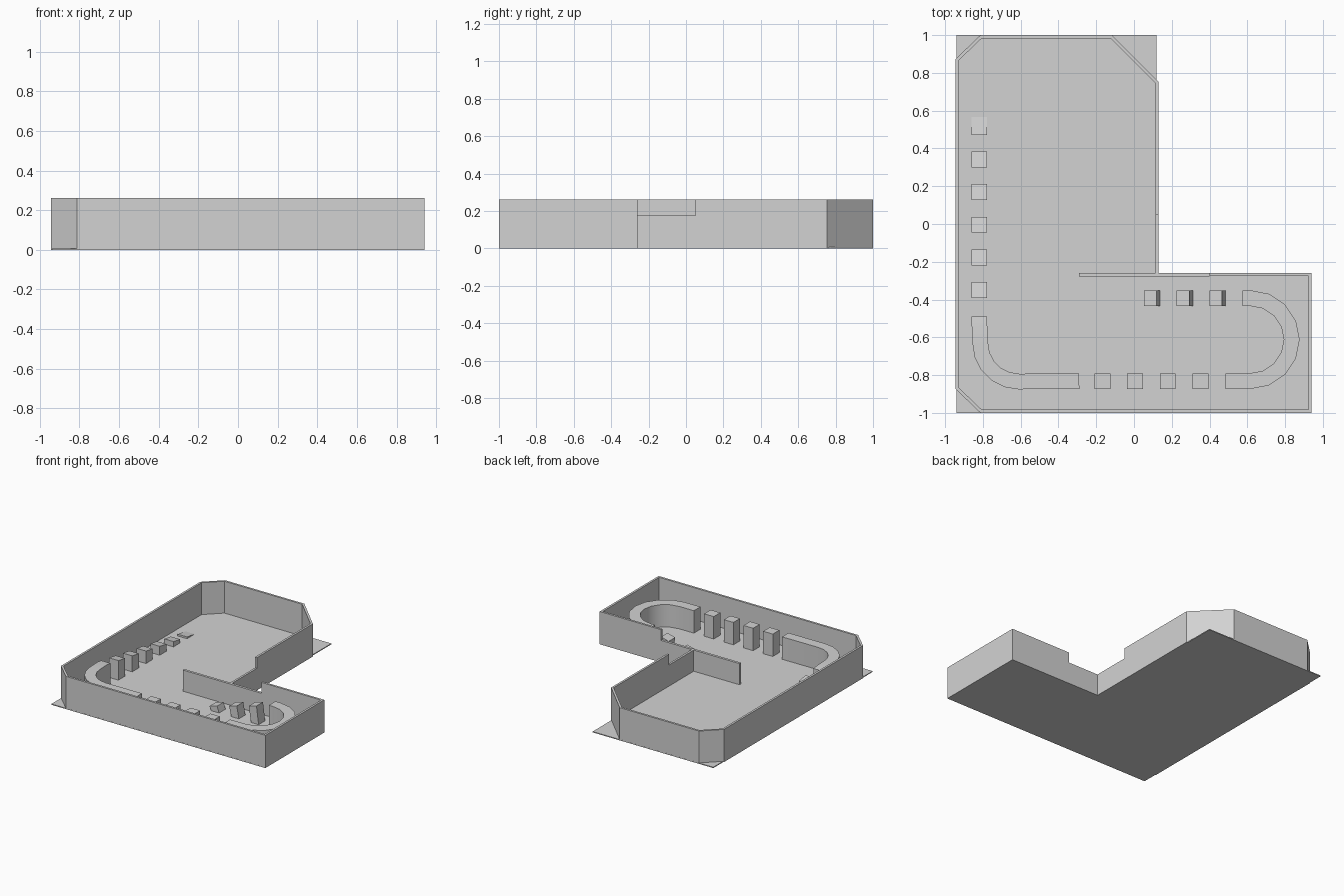
import bpy
import bmesh
from math import cos, sin, radians
from mathutils import Vector

if "Cube" in bpy.data.objects:
    bpy.data.objects.remove(bpy.data.objects["Cube"], do_unlink=True)

grey = bpy.data.materials.new("plain grey")
grey.use_nodes = True
colour = (0.65, 0.65, 0.65, 1)
grey.diffuse_color = colour
grey.node_tree.nodes["Principled BSDF"].inputs["Base Color"].default_value = colour


def finish(name, bm):
    bmesh.ops.recalc_face_normals(bm, faces=bm.faces)
    mesh = bpy.data.meshes.new(name)
    bm.to_mesh(mesh)
    bm.free()
    mesh.materials.append(grey)
    obj = bpy.data.objects.new(name, mesh)
    bpy.context.collection.objects.link(obj)
    return obj


def ribbon(name, points, width, lean=0.0):
    """Solid strip from the ground up to a centreline of (x, y, top)."""
    bm = bmesh.new()
    flat = [Vector(p[:2]) for p in points]
    rings = []
    for i, p in enumerate(flat):
        before = (p - flat[i - 1]).normalized() if i else None
        after = (flat[i + 1] - p).normalized() if i < len(flat) - 1 else None
        a, b = before or after, after or before
        na, nb = Vector((-a.y, a.x)), Vector((-b.y, b.x))
        mitre = (na + nb) / (1 + na.dot(nb)) * width / 2
        top = points[i][2]
        l, r = p + mitre, p - mitre
        rings.append([bm.verts.new(v) for v in (
            (l.x + lean, l.y, 0), (l.x, l.y, top),
            (r.x, r.y, top), (r.x + lean, r.y, 0))])
    for r1, r2 in zip(rings, rings[1:]):
        for k in range(4):
            n = (k + 1) % 4
            bm.faces.new((r1[k], r1[n], r2[n], r2[k]))
    bm.faces.new(rings[0])
    bm.faces.new(rings[-1])
    return finish(name, bm)


def arc(cx, cy, radius, start, end, steps):
    angles = [radians(start + (end - start) * i / steps) for i in range(steps + 1)]
    return [(cx + radius * cos(a), cy + radius * sin(a)) for a in angles]


def smooth(obj):
    bpy.ops.object.select_all(action="DESELECT")
    obj.select_set(True)
    bpy.context.view_layer.objects.active = obj
    bpy.ops.object.shade_smooth_by_angle(angle=radians(35))


# L-shaped floor slab
bm = bmesh.new()
outline = [(-0.94, -1), (0.94, -1), (0.94, -0.26), (0.12, -0.26), (0.12, 1), (-0.94, 1)]
slab = bm.faces.new([bm.verts.new((x, y, 0)) for x, y in outline])
grown = bmesh.ops.extrude_face_region(bm, geom=[slab])["geom"]
bmesh.ops.translate(bm, vec=(0, 0, 0.007),
                    verts=[g for g in grown if isinstance(g, bmesh.types.BMVert)])
bottom_exists = any(all(v.co.z < 0.001 for v in f.verts) for f in bm.faces)
if not bottom_exists:
    bm.faces.new([v for v in bm.verts if v.co.z < 0.001])
finish("floor", bm)

# Tall perimeter wall with three cut corners
HIGH, LOW = 0.26, 0.175
tall = [(0.122, 0.05), (0.122, 0.75), (-0.12, 0.991), (-0.81, 0.991), (-0.936, 0.87),
        (-0.936, -0.87), (-0.81, -0.991), (0.932, -0.991), (0.932, -0.268), (0.4, -0.268)]
ribbon("perimeter_wall", [(x, y, HIGH) for x, y in tall], 0.017)

# Lower walls at the inside corner and the partition
ribbon("low_side_wall", [(0.122, 0.05, LOW), (0.122, -0.26, LOW)], 0.017)
ribbon("partition_wall", [(0.4, -0.269, LOW), (-0.29, -0.269, LOW)], 0.02)

# Raised track: start ramp and stepping blocks along the left
TRACK, CREST = 0.082, 0.185


def left_height(y):
    return min(CREST, max(0.002, (0.6 - y) * 0.164))


def left_block(name, y1, y2):
    ribbon(name, [(-0.818, y, left_height(y)) for y in (y1, y2)], TRACK)


left_block("start_ramp", 0.6, 0.47)
for i in range(5):
    y = 0.342 - i * 0.173
    left_block(f"left_block_{i + 1}", y + 0.042, y - 0.042)

# Corner bend
bend = [(-0.818, -0.49), (-0.818, -0.54)] + arc(-0.61, -0.63, 0.204, 180, 270, 5) + [(-0.29, -0.832)]
smooth(ribbon("corner_bend", [(x, y, left_height(y)) for x, y in bend], TRACK))

# Blocks along the front
for i in range(4):
    x = -0.167 + i * 0.173
    ribbon(f"front_block_{i + 1}", [(x - 0.042, -0.832, CREST), (x + 0.042, -0.832, CREST)], TRACK)

# U-turn at the far end
turn = [(0.485, -0.832)] + arc(0.615, -0.612, 0.22, -90, 90, 8) + [(0.575, -0.392)]
smooth(ribbon("u_turn", [(x, y, CREST) for x, y in turn], TRACK))

# Descending leaning blocks beside the partition
for i in range(3):
    x = 0.053 + i * 0.173
    ribbon(f"descent_block_{i + 1}",
           [(u, -0.393, 0.18 - (0.575 - u) * 0.27) for u in (x, x + 0.067)], TRACK, lean=0.02)
